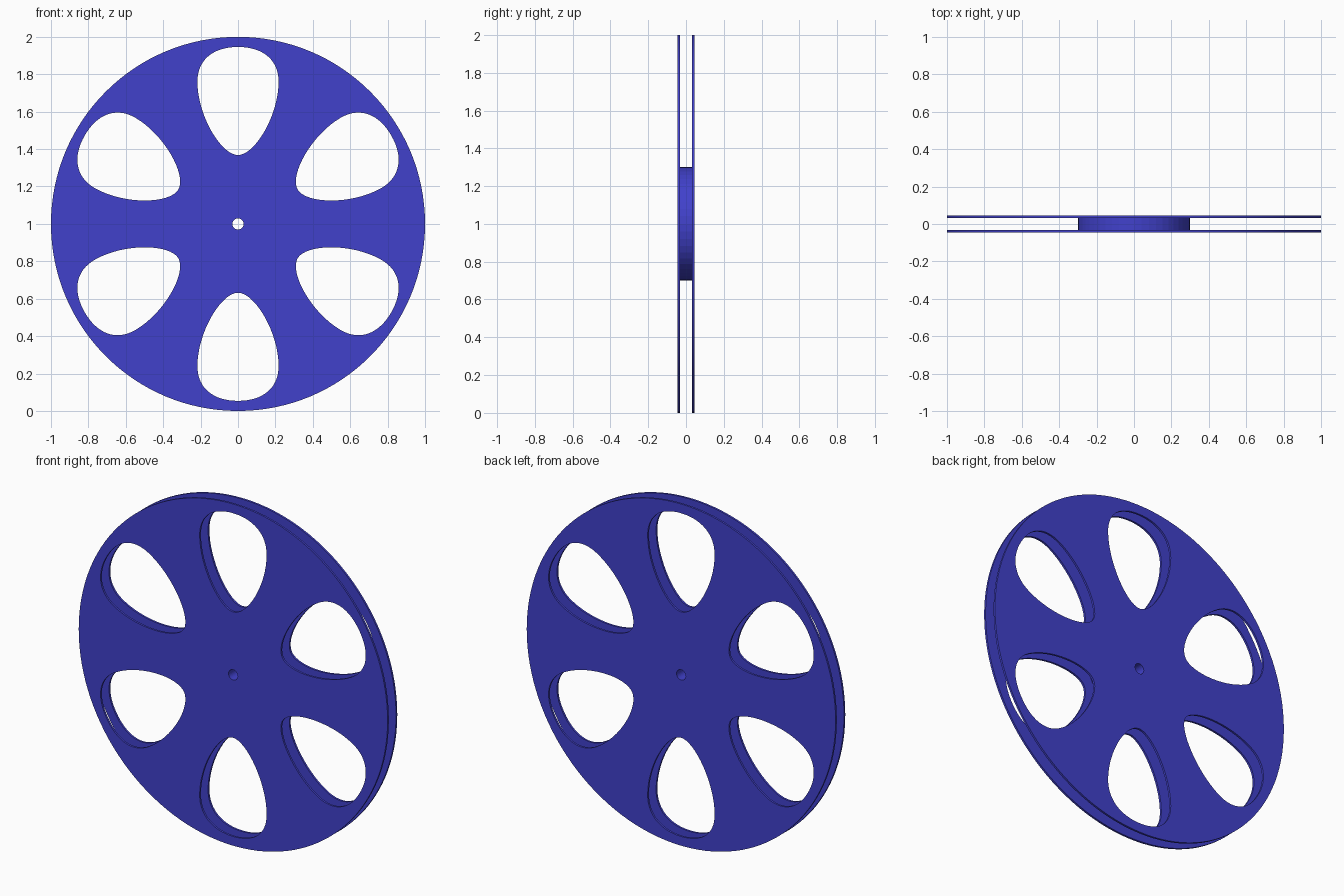
import bpy, bmesh
from math import pi, sin, cos, radians
from mathutils import Matrix, Vector

if "Cube" in bpy.data.objects:
    bpy.data.objects.remove(bpy.data.objects["Cube"])


def add_loop(curve, pts, res, angle=0.0):
    """Closed bezier loop; pts = (position, left handle, right handle)."""
    rot = Matrix.Rotation(angle, 2)
    s = curve.splines.new('BEZIER')
    s.bezier_points.add(len(pts) - 1)
    for bp, (co, left, right) in zip(s.bezier_points, pts):
        bp.handle_left_type = bp.handle_right_type = 'FREE'
        bp.co = (rot @ Vector(co)).to_3d()
        bp.handle_left = (rot @ Vector(left)).to_3d()
        bp.handle_right = (rot @ Vector(right)).to_3d()
    s.use_cyclic_u = True
    s.resolution_u = res


def circle(r):
    pts = []
    for i in range(4):
        a = i * pi / 2
        p = Vector((cos(a), sin(a))) * r
        t = Vector((-sin(a), cos(a))) * r * 0.5523
        pts.append((p, p - t, p + t))
    return pts


# Egg-shaped window, narrow end towards the hub
EGG = [((0, .368), (-.09, .368), (.09, .368)),
       ((.217, .76), (.217, .58), (.217, .88)),
       ((0, .946), (.13, .946), (-.13, .946)),
       ((-.217, .76), (-.217, .88), (-.217, .58))]


def make_part(name, loops, thickness, y, smooth):
    curve = bpy.data.curves.new(name + "_outline", 'CURVE')
    curve.dimensions = '2D'
    curve.fill_mode = 'BOTH'
    curve.extrude = thickness / 2
    for pts, res, angle in loops:
        add_loop(curve, pts, res, angle)
    obj = bpy.data.objects.new(name, curve)
    bpy.context.collection.objects.link(obj)
    bpy.ops.object.select_all(action='DESELECT')
    obj.select_set(True)
    bpy.context.view_layer.objects.active = obj
    bpy.ops.object.convert(target='MESH')
    obj = bpy.context.object
    obj.name = name
    # Weld caps to walls and stand the part upright
    bm = bmesh.new()
    bm.from_mesh(obj.data)
    bmesh.ops.remove_doubles(bm, verts=bm.verts, dist=1e-5)
    bmesh.ops.recalc_face_normals(bm, faces=bm.faces)
    bm.transform(Matrix.Translation((0, y, 1)) @ Matrix.Rotation(pi / 2, 4, 'X'))
    for f in bm.faces:
        f.smooth = False
    bm.to_mesh(obj.data)
    bm.free()
    if smooth:
        bpy.ops.object.shade_smooth_by_angle(angle=radians(30))
    obj.data.materials.clear()
    obj.data.materials.append(blue)


blue = bpy.data.materials.new("blue")
blue.diffuse_color = (0.053, 0.053, 0.60, 1)
blue.use_nodes = True
blue.node_tree.nodes["Principled BSDF"].inputs["Base Color"].default_value = blue.diffuse_color

# Two flanges with six windows and a spindle hole
flange = [(circle(1.0), 32, 0), (circle(.03), 8, 0)]
flange += [(EGG, 16, i * pi / 3) for i in range(6)]
for name, y in (("front_flange", -.039), ("back_flange", .039)):
    make_part(name, flange, .012, y, True)

# Hub between the flanges
make_part("hub", [(circle(.3), 12, 0), (circle(.03), 8, 0)], .066, 0, False)
